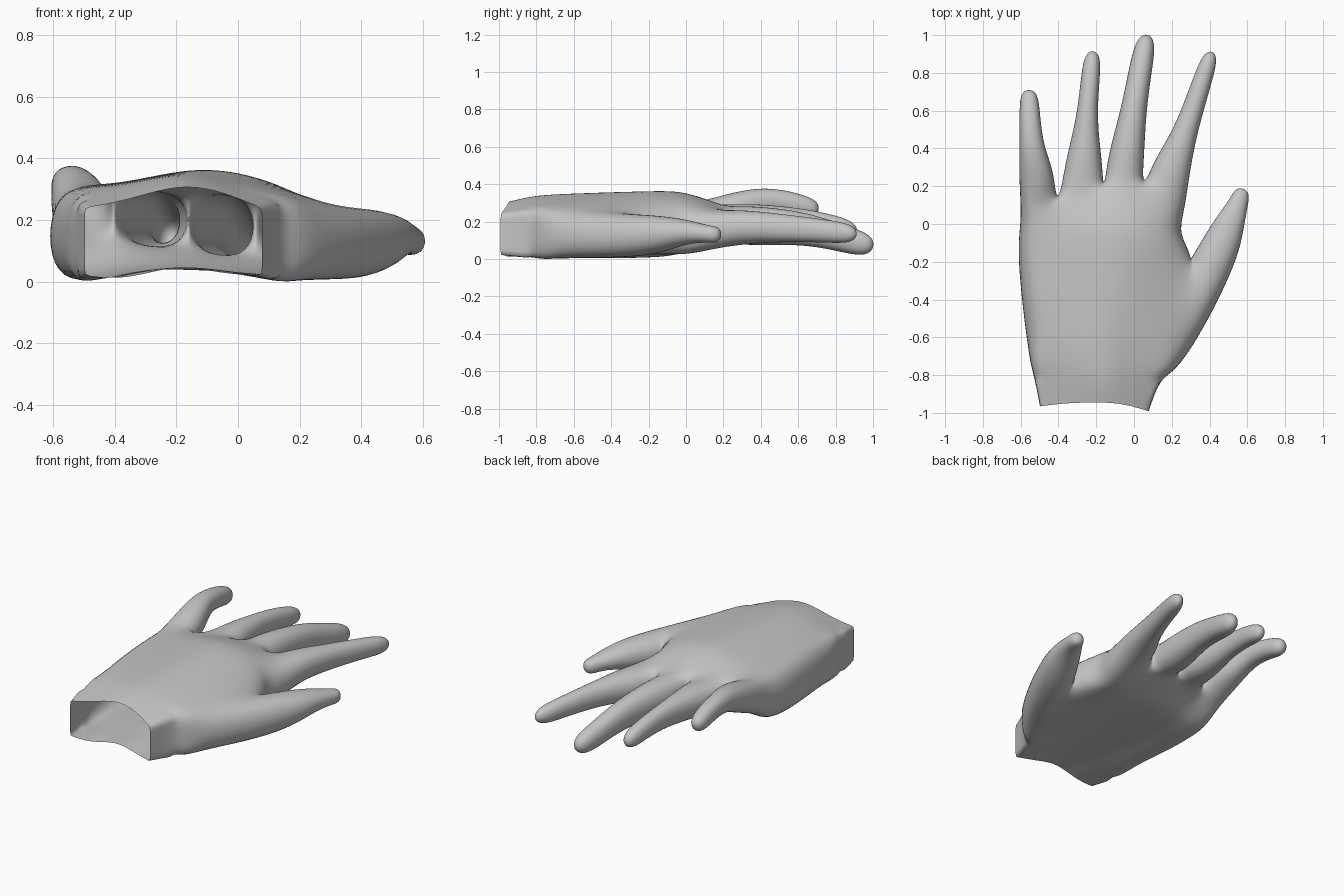
import bpy, bmesh
from mathutils import Vector

if "Cube" in bpy.data.objects:
    bpy.data.objects.remove(bpy.data.objects["Cube"])

bm = bmesh.new()
crease = bm.edges.layers.float.new("crease_edge")
UP = Vector((0, 0, 1))

# palm rows from wrist to finger roots: x, y, top z, bottom z for each of five columns
ROWS = [
    ((-.495, -.965, .235, .025), (-.36, -.95, .267, .015), (-.2, -.945, .305, .045), (-.06, -.955, .29, .03), (.075, -.99, .235, .025)),
    ((-.517, -.81, .245, .025), (-.37, -.81, .293, .02), (-.19, -.81, .335, .045), (-.03, -.81, .31, .03), (.138, -.82, .245, .02)),
    ((-.545, -.6, .25, .028), (-.38, -.6, .315, .023), (-.18, -.6, .35, .045), (.03, -.6, .32, .025), (.26, -.64, .24, .015)),
    ((-.58, -.22, .26, .035), (-.39, -.22, .32, .025), (-.16, -.22, .36, .04), (.06, -.22, .335, .025), (.275, -.2, .23, .05)),
    ((-.577, -.02, .27, .06), (-.395, -.02, .315, .05), (-.16, .0, .35, .045), (.06, .0, .325, .035), (.226, -.04, .228, .05)),
    ((-.575, .1, .295, .12), (-.4, .122, .285, .14), (-.16, .192, .28, .115), (.057, .2, .26, .09), (.24, .1, .228, .065)),
]
top = [[bm.verts.new((x, y, t)) for x, y, t, b in row] for row in ROWS]
low = [[bm.verts.new((x, y, b)) for x, y, t, b in row] for row in ROWS]
THUMB_ROW = 2
for r in range(len(ROWS) - 1):
    for c in range(4):
        bm.faces.new((top[r][c], top[r][c + 1], top[r + 1][c + 1], top[r + 1][c]))
        bm.faces.new((low[r][c], low[r + 1][c], low[r + 1][c + 1], low[r][c + 1]))
    bm.faces.new((top[r][0], top[r + 1][0], low[r + 1][0], low[r][0]))
    if r != THUMB_ROW:
        bm.faces.new((top[r][4], low[r][4], low[r + 1][4], top[r + 1][4]))

# firmer corners at the wrist, fading out along the palm
for r, amount in enumerate((.6, .3)):
    for side in (top, low):
        for c in (0, 4):
            bm.edges.get((side[r][c], side[r + 1][c]))[crease] = amount


def digit(loop, sections):
    """Grow a closed finger from a four-corner root; sections are (x, y, z, half width, half height)."""
    root = sum((v.co for v in loop), Vector()) / 4
    centres = [root] + [Vector(s[:3]) for s in sections]
    for i, (x, y, z, w, h) in enumerate(sections, 1):
        d = centres[min(i + 1, len(centres) - 1)] - centres[i - 1]
        side = d.cross(UP).normalized()
        up = side.cross(d).normalized()
        ring = [bm.verts.new(centres[i] + .72 * (side * w * a + up * h * b))
                for a, b in ((-1, 1), (1, 1), (1, -1), (-1, -1))]
        for k in range(4):
            n = (k + 1) % 4
            bm.faces.new((loop[k], loop[n], ring[n], ring[k]))
        loop = ring
    bm.faces.new(loop)


# four fingers, little to index
FINGERS = [
    [(-.517, .25, .262, .092, .09), (-.541, .42, .307, .066, .07), (-.552, .59, .29, .054, .06), (-.556, .688, .262, .037, .042)],
    [(-.265, .32, .2, .098, .095), (-.25, .55, .2, .06, .077), (-.232, .76, .178, .05, .062), (-.22, .887, .148, .035, .043)],
    [(-.042, .34, .178, .096, .105), (-.002, .6, .162, .07, .09), (.035, .82, .114, .061, .073), (.063, .968, .074, .042, .052)],
    [(.203, .3, .168, .1, .093), (.275, .5, .165, .066, .077), (.352, .73, .15, .052, .062), (.402, .88, .135, .035, .043)],
]
last = len(ROWS) - 1
for c, sections in enumerate(FINGERS):
    digit([top[last][c], top[last][c + 1], low[last][c + 1], low[last][c]], sections)

# thumb
t, n = THUMB_ROW, THUMB_ROW + 1
digit([top[n][4], top[t][4], low[t][4], low[n][4]],
      [(.408, -.22, .128, .112, .11), (.498, -.02, .142, .084, .072), (.55, .105, .135, .054, .048), (.573, .172, .128, .034, .036)])

bmesh.ops.recalc_face_normals(bm, faces=bm.faces)
mesh = bpy.data.meshes.new("hand")
bm.to_mesh(mesh)
bm.free()
hand = bpy.data.objects.new("hand", mesh)
bpy.context.collection.objects.link(hand)
for p in mesh.polygons:
    p.use_smooth = True

skin = bpy.data.materials.new("plain grey")
skin.diffuse_color = (.56, .56, .56, 1)
skin.use_nodes = True
skin.node_tree.nodes["Principled BSDF"].inputs["Base Color"].default_value = skin.diffuse_color
mesh.materials.append(skin)

sub = hand.modifiers.new("smooth surface", 'SUBSURF')
sub.levels = sub.render_levels = 3

# push the cage outward until the smooth surface passes through the wanted points
goal = [v.co.copy() for v in mesh.vertices]
for _ in range(6):
    dg = bpy.context.evaluated_depsgraph_get()
    dg.update()
    smooth = hand.evaluated_get(dg).data.vertices
    now = [smooth[i].co.copy() for i in range(len(goal))]
    for v, g, s in zip(mesh.vertices, goal, now):
        v.co += .8 * (g - s)
    mesh.update()
    hand.update_tag()
